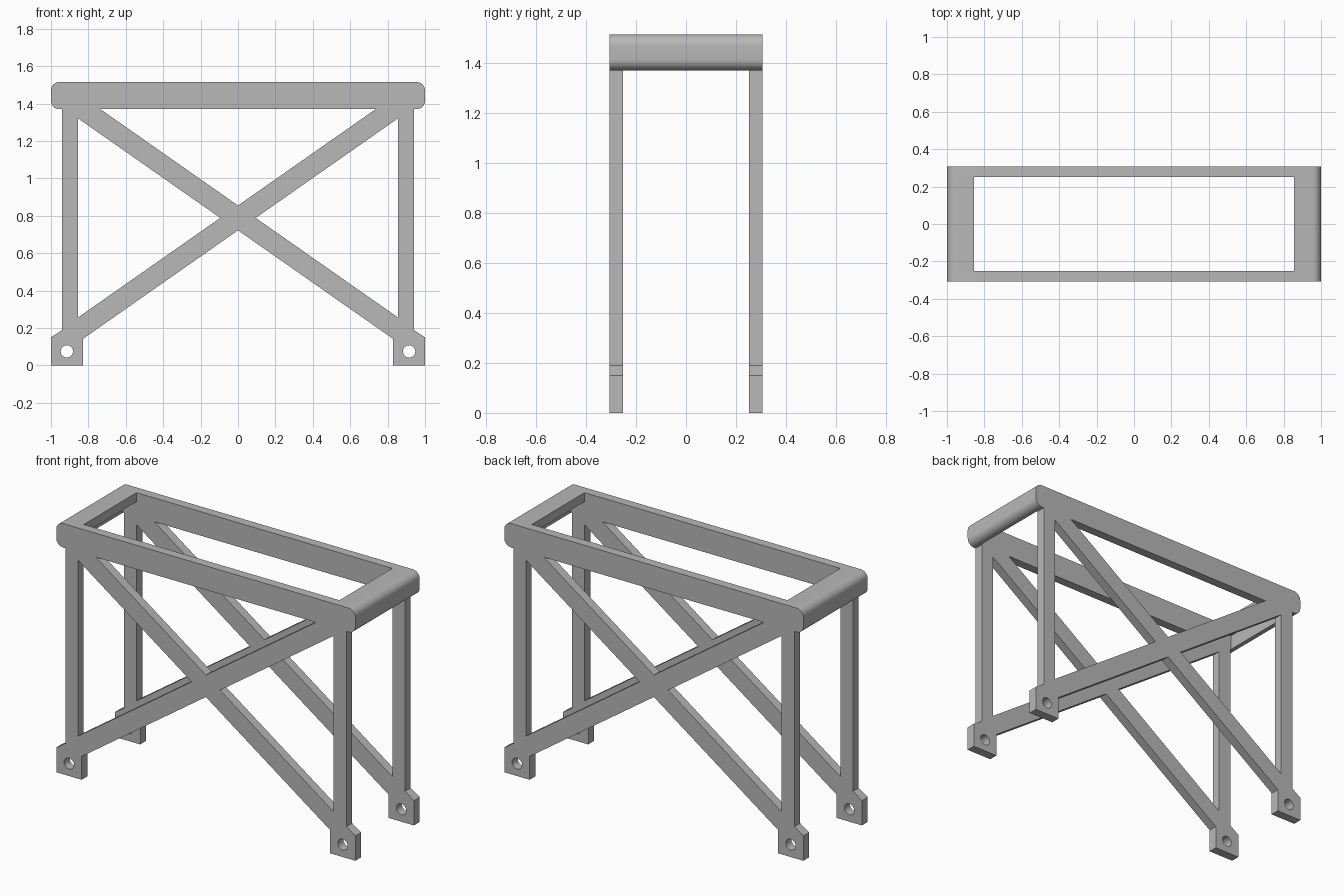
import bpy, bmesh, math
from mathutils import Matrix

if "Cube" in bpy.data.objects:
    bpy.data.objects.remove(bpy.data.objects["Cube"], do_unlink=True)

# Material
grey = bpy.data.materials.new("plain_grey")
grey.use_nodes = True
colour = (0.48, 0.48, 0.48, 1)
grey.diffuse_color = colour
grey.node_tree.nodes["Principled BSDF"].inputs["Base Color"].default_value = colour

# Main dimensions
HALF_X, HALF_Y, TOP, RAIL = 1.0, 0.307, 1.515, 1.37
SHEET, ROUND = 0.055, 0.045
LEG_IN, LEG_OUT, FOOT_IN = 0.855, 0.94, 0.83
SLOPE, BRACE_LOW, BRACE_HIGH = 0.7, 0.722, 0.855


def arc(cx, cz, r, start, end, steps=8):
    return [(cx + r * math.cos(math.radians(start + (end - start) * i / steps)),
             cz + r * math.sin(math.radians(start + (end - start) * i / steps)))
            for i in range(steps + 1)]


def flip(points):
    return [(-x, z) for x, z in reversed(points)]


def plate(name, loops, y, thickness):
    """Extrude an outline with holes, drawn in x and z, along y."""
    curve = bpy.data.curves.new(name, "CURVE")
    curve.dimensions = "2D"
    curve.fill_mode = "BOTH"
    curve.extrude = thickness / 2
    for points in loops:
        spline = curve.splines.new("POLY")
        spline.points.add(len(points) - 1)
        for p, (x, z) in zip(spline.points, points):
            p.co = (x, z, 0, 1)
        spline.use_cyclic_u = True
    temp = bpy.data.objects.new(name + "_curve", curve)
    bpy.context.collection.objects.link(temp)
    bpy.context.view_layer.update()
    graph = bpy.context.evaluated_depsgraph_get()
    mesh = bpy.data.meshes.new_from_object(temp.evaluated_get(graph))
    bpy.data.objects.remove(temp, do_unlink=True)
    bpy.data.curves.remove(curve)

    # Stand the plate upright and close its seams
    mesh.transform(Matrix.Translation((0, y, 0)) @ Matrix.Rotation(math.pi / 2, 4, "X"))
    bm = bmesh.new()
    bm.from_mesh(mesh)
    bmesh.ops.remove_doubles(bm, verts=bm.verts, dist=0.0001)
    bmesh.ops.recalc_face_normals(bm, faces=bm.faces)
    bm.to_mesh(mesh)
    bm.free()
    mesh.name = name
    mesh.materials.clear()
    mesh.materials.append(grey)
    obj = bpy.data.objects.new(name, mesh)
    bpy.context.collection.objects.link(obj)
    bpy.ops.object.select_all(action="DESELECT")
    obj.select_set(True)
    bpy.context.view_layer.objects.active = obj
    bpy.ops.object.shade_smooth_by_angle(angle=math.radians(30))
    return obj


# Rounded outer end of the top rail, from bottom to top
nose = (arc(HALF_X - ROUND, RAIL + ROUND, ROUND, -90, 0)
        + arc(HALF_X - ROUND, TOP - ROUND, ROUND, 0, 90))

# Side truss: feet, legs, crossed braces and top rail in one plate
half = [(FOOT_IN, BRACE_LOW - SLOPE * FOOT_IN), (FOOT_IN, 0), (HALF_X, 0),
        (HALF_X, 0.15), (LEG_OUT, 0.19), (LEG_OUT, RAIL)] + nose
outline = [(0, BRACE_LOW)] + half + flip(half)

cross_x = (BRACE_HIGH - BRACE_LOW) / (2 * SLOPE)
side_gap = [(cross_x, (BRACE_HIGH + BRACE_LOW) / 2),
            (LEG_IN, BRACE_HIGH - SLOPE * LEG_IN),
            (LEG_IN, BRACE_LOW + SLOPE * LEG_IN)]
top_x = (RAIL - BRACE_HIGH) / SLOPE
top_gap = [(0, BRACE_HIGH), (top_x, RAIL), (-top_x, RAIL)]
bolt_hole = arc(0.915, 0.075, 0.033, 0, 345, 23)
loops = [outline, top_gap, side_gap, flip(side_gap), bolt_hole, flip(bolt_hole)]

for name, sign in (("front_truss", -1), ("back_truss", 1)):
    plate(name, loops, sign * (HALF_Y - SHEET / 2), SHEET)

# End rails: bent sheet with a flat top and a rounded outer wall
inner = HALF_X - SHEET
end = nose + [(LEG_IN, TOP), (LEG_IN, TOP - SHEET), (inner, TOP - SHEET), (inner, RAIL)]
for name, profile in (("left_end_rail", end), ("right_end_rail", flip(end))):
    plate(name, [profile], 0, 2 * (HALF_Y - SHEET))
